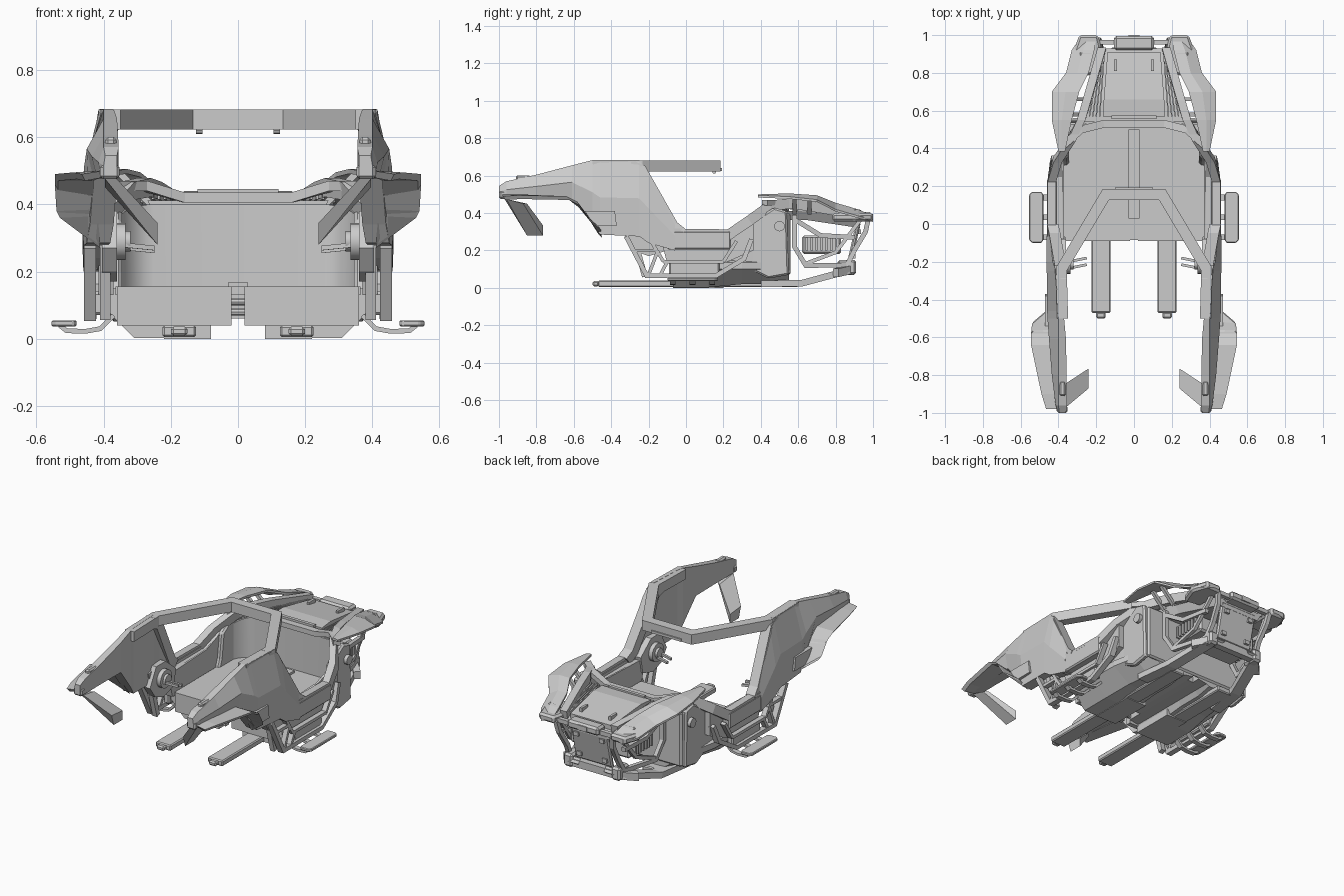
import bpy, bmesh, math
from mathutils import Vector as V


def make(name, verts, faces, mirror=True, bevel=0.0, smooth=False):
    me = bpy.data.meshes.new(name)
    me.from_pydata([tuple(v) for v in verts], [], faces)
    bm = bmesh.new()
    bm.from_mesh(me)
    bmesh.ops.recalc_face_normals(bm, faces=bm.faces)
    bm.to_mesh(me)
    bm.free()
    ob = bpy.data.objects.new(name, me)
    bpy.context.collection.objects.link(ob)
    if bevel:
        b = ob.modifiers.new("bevel", 'BEVEL')
        b.width, b.segments, b.limit_method = bevel, 1, 'ANGLE'
    if mirror:
        m = ob.modifiers.new("mirror", 'MIRROR')
        m.use_axis[0] = True
        m.use_mirror_merge = False
    if smooth:
        bpy.ops.object.select_all(action='DESELECT')
        ob.select_set(True)
        bpy.context.view_layer.objects.active = ob
        bpy.ops.object.shade_smooth_by_angle(angle=math.radians(35))
    return ob


def loft(name, rings, **kw):
    n = len(rings[0])
    verts = [p for r in rings for p in r]
    faces = [(k * n + i, k * n + (i + 1) % n, (k + 1) * n + (i + 1) % n, (k + 1) * n + i)
             for k in range(len(rings) - 1) for i in range(n)]
    faces += [tuple(range(n)), tuple(range(len(verts) - n, len(verts)))]
    return make(name, verts, faces, **kw)


def box(name, x, y, z, **kw):
    return loft(name, [[(a, y[0], z[0]), (a, y[1], z[0]), (a, y[1], z[1]), (a, y[0], z[1])] for a in x], **kw)


def side_prism(name, x0, x1, yz, **kw):
    return loft(name, [[(x, *p) for p in yz] for x in (x0, x1)], **kw)


def plan_prism(name, z0, z1, xy, **kw):
    return loft(name, [[(*p, z) for p in xy] for z in (z0, z1)], **kw)


def beam(name, path, w, h, ref=(1, 0, 0), **kw):
    """Mitred rectangular bar; w is measured along ref, h across it."""
    P = [V(p) for p in path]
    rings = []
    for i, p in enumerate(P):
        a = (p - P[i - 1]).normalized() if i else None
        b = (P[i + 1] - p).normalized() if i < len(P) - 1 else None
        t = ((a or b) + (b or a)).normalized()
        r = V(ref)
        s = t.cross(r).normalized() * h / 2 / max(0.5, t.dot(a or b))
        r = r * w / 2
        rings.append([p + r + s, p - r + s, p - r - s, p + r - s])
    return loft(name, rings, **kw)


def cyl_x(name, x0, x1, y, z, r, n=16, **kw):
    return side_prism(name, x0, x1, [(y + r * math.cos(i * math.tau / n), z + r * math.sin(i * math.tau / n))
                                     for i in range(n)], **kw)


Z = (0, 0, 1)

# front arms: y, top z, bottom z, inner x, outer top x, outer mid x, outer bottom x
arm = [(-1.0, .545, .485, .36, .395, .40, .40), (-.96, .57, .48, .355, .40, .415, .41),
       (-.8, .605, .48, .357, .40, .435, .42), (-.61, .655, .475, .36, .40, .45, .43),
       (-.5, .683, .34, .37, .40, .458, .44), (-.46, .683, .285, .38, .405, .46, .45),
       (-.25, .683, .275, .39, .412, .462, .46), (-.2, .61, .24, .395, .43, .463, .46),
       (-.06, .36, .20, .40, .445, .463, .46)]
loft("front_arm_shell", [[(xi, y, zt), (xt, y, zt), (xm, y, zb + (zt - zb) * .5), (xb, y, zb), (xi, y, zb)]
                         for y, zt, zb, xi, xt, xm, xb in arm])
beam("windscreen_pillar", [(.385, -.3, .655), (.39, -.24, .63), (.42, -.07, .33), (.43, -.02, .29)], .06, .06)
box("arm_nose_cap", (.352, .41), (-1.0, -.96), (.475, .52), bevel=.01)
box("arm_top_latch", (.362, .395), (-.91, -.83), (.57, .60), bevel=.008)
side_prism("arm_side_panel", .44, .47, [(-.54, .41), (-.38, .41), (-.37, .33), (-.49, .33)])

# flared front wings and angled front fangs
wing = [(-.98, .40, .465, .50, .49), (-.9, .41, .49, .50, .495), (-.64, .43, .545, .49, .49),
        (-.58, .43, .545, .44, .46), (-.53, .42, .54, .385, .38), (-.47, .41, .47, .29, .33)]
loft("front_wing", [[(a, y, zi), (b, y, zo), (b - .01, y + .015, zo - .02), (a, y + .02, zi - .02)]
                    for y, a, b, zi, zo in wing])
loft("front_fang", [[(.395, -.96, .475), (.395, -.87, .45), (.37, -.85, .45), (.36, -.97, .475)],
                    [(.24, -.85, .28), (.24, -.765, .28), (.24, -.765, .335), (.24, -.87, .345)]])

# roof loop
beam("roof_loop", [(.378, -.5, .652), (.385, -.24, .652), (.15, .155, .652), (-.15, .155, .652),
                   (-.385, -.24, .652), (-.378, -.5, .652)], .06, .058, ref=Z, mirror=False)
box("roof_trim", (-.1, .1), (.165, .192), (.625, .64), mirror=False)
cyl_x("roof_pin", .105, .125, .15, .62, .01, 8)

# control hubs on the pillar bases
side_prism("pillar_base", .36, .405, [(-.33, .27), (-.27, .38), (-.18, .38), (-.08, .30), (-.1, .2), (-.2, .17), (-.28, .2)])
cyl_x("control_hub", .335, .37, -.21, .29, .055, smooth=True)
cyl_x("hub_cap", .32, .34, -.21, .29, .03, smooth=True)
for y, z in ((-.235, .27), (-.2, .262)):
    beam("control_lever", [(.35, y, z + .01), (.25, y + .02, z)], .014, .014, ref=Z)

# main side rails rising to the rear deck
beam("door_sill", [(.435, -.1, .255), (.435, .24, .255)], .05, .10, bevel=.008)
beam("main_rail", [(.435, -.12, .29), (.435, .23, .285), (.405, .34, .36), (.33, .45, .44),
                   (.28, .55, .45), (.25, .65, .44), (.17, .93, .39)], .045, .055)
side_prism("inner_sill", .37, .415, [(-.14, .28), (.25, .28), (.36, .35), (.36, .2), (.2, .13), (-.1, .13)])
side_prism("sill_box", .40, .44, [(-.09, .14), (.18, .14), (.18, .07), (-.09, .07)], bevel=.008)

# lower side truss
beam("lower_truss", [(.44, -.32, .275), (.44, -.21, .065), (.44, .16, .065), (.43, .31, .155),
                     (.42, .35, .26)], .035, .025)
for a, b in (((-.28, .2), (-.15, .2)), ((-.15, .2), (-.2, .07)), ((-.2, .27), (-.12, .14)), ((-.12, .14), (.2, .14)),
             ((.2, .14), (.27, .25)), ((-.14, .065), (-.1, .14))):
    beam("truss_brace", [(.44, *a), (.44, *b)], .03, .018)
beam("front_strut", [(.395, -.3, .35), (.395, -.22, .06)], .03, .03)

# side steps
plan_prism("step_plate", .037, .055, [(.49, -.1), (.54, -.1), (.555, -.085), (.555, .155), (.54, .17), (.49, .17),
                                      (.48, .155), (.48, -.085)], bevel=.004)
for y in (-.07, .035, .14):
    beam("step_bracket", [(.37, y, .07), (.41, y, .03), (.455, y, .022), (.51, y, .024), (.53, y, .04)],
         .03, .014, ref=(0, 1, 0))

# underbody pods with a raised centre channel, spine and skids
box("front_block", (.02, .36), (-.09, -.06), (.04, .155))
pod = [(-.07, .31, .405, .003), (.12, .31, .405, .003), (.3, .29, .40, .02), (.45, .27, .37, .02), (.55, .24, .33, .04)]
loft("underbody_pod", [[(.02, y, .06), (.08, y, .05), (.1, y, b), (x0, y, b), (x1, y, .10), (x1, y, .135),
                        (x1 - .03, y, .15), (.02, y, .15)] for y, x0, x1, b in pod])
box("centre_spine", (-.03, .03), (.03, .5), (.06, .168), mirror=False)
for z in (.08, .11):
    cyl_x("spine_hinge", -.03, .03, -.06, z, .012, 10, mirror=False)
side_prism("skid", .125, .225, [(-.47, .005), (.6, .005), (.6, .04), (-.47, .04)], bevel=.006)
box("skid_tip", (.15, .2), (-.5, -.465), (.008, .036), bevel=.008)
box("skid_mount", (.08, .22), (-.07, .2), (0, .04))
beam("tail_skid", [(.27, .4, .022), (.24, .62, .025), (.17, .86, .09), (.12, .9, .12)], .07, .035)

# seat tub: flat floor, upright walls with rounded rear corners
box("tub_floor", (-.365, .365), (-.085, .53), (.13, .155), mirror=False)
wall = [(.37, -.08, .28), (.37, .22, .29)]
for k in range(9):
    a = k / 8 * math.pi / 2
    wall.append((.25 + .12 * math.cos(a), .33 + .2 * math.sin(a), .33 + .07 * math.sin(a)))
wall.append((0, .53, .40))
loft("tub_wall", [[(x, y, .14), (x, y, z), (x * 1.03, y + .01, z), (x * 1.03, y + .01, .14)] for x, y, z in wall],
     smooth=True)
side_prism("tub_side", .345, .38, [(.33, .2), (.35, .35), (.47, .43), (.54, .41), (.55, .07), (.44, .05), (.3, .12)],
           bevel=.01)
box("tub_rear", (-.36, .36), (.535, .56), (.07, .40), mirror=False, bevel=.01)
beam("seat_back_header", [(.37, .42, .455), (.28, .50, .455), (.16, .53, .42), (-.16, .53, .42), (-.28, .50, .455),
                          (-.37, .42, .455)], .03, .04, ref=Z, mirror=False)

# rear deck with lid and louvres
loft("rear_deck", [[(-a, y, z), (a, y, z), (a - .03, y, z - .05), (-a + .03, y, z - .05)]
                   for y, a, z in ((.54, .27, .412), (.65, .24, .412), (.93, .17, .37))], mirror=False)
loft("deck_lid", [[(-a, y, z), (a, y, z), (a, y, z - .05), (-a, y, z - .05)]
                  for y, a, z in ((.57, .165, .435), (.66, .16, .44), (.91, .14, .40))], mirror=False)
for i in range(5):
    beam("deck_louvre", [(.182 + i * .018, .57, .425), (.158 + i * .007, .9, .39)], .02, .007, ref=Z)
box("lid_handle", (.09, .105), (.81, .87), (.40, .43))
box("lid_hinge", (-.12, .12), (.555, .575), (.42, .445), mirror=False)

# raised rear fenders
fender = [(.385, .365, .40, .50, .495), (.55, .33, .435, .505, .488), (.70, .29, .435, .495, .472),
          (.80, .24, .36, .455, .42), (.92, .21, .33, .42, .385), (1.0, .20, .275, .385, .365)]
loft("rear_fender", [[(a, y, zi), ((a + b) / 2, y, zi), (b, y, zo), (b, y, zo - .012),
                      ((a + b) / 2, y, zi - .014), (a, y, zi - .014)] for y, a, b, zi, zo in fender])
for y in (.58, .66):
    beam("fender_stay", [(.26, y, .40), (.35, y, .49)], .02, .02, ref=(0, 1, 0))
plan_prism("tail_lamp", .355, .40, [(.175, .8), (.28, .78), (.325, .9), (.29, 1.0), (.19, 1.0), (.175, .94)], bevel=.012)
box("lamp_clip", (.22, .29), (.88, .91), (.40, .425), bevel=.006)
box("tail_block", (-.105, .105), (.92, .995), (.355, .405), mirror=False, bevel=.012)
box("tail_crossbar", (-.2, .2), (.95, .975), (.36, .385), mirror=False)
box("tail_catch", (-.03, .03), (.985, 1.0), (.365, .395), mirror=False)

# rear cage, battery and back plate
beam("rear_cage", [(.25, .58, .39), (.25, .58, .22), (.24, .64, .12), (.18, .86, .12), (.17, .9, .2),
                   (.18, .96, .30), (.19, .975, .37)], .025, .025)
beam("cage_side_bar", [(.25, .59, .36), (.23, .72, .28), (.21, .9, .27)], .025, .025)
beam("cage_diagonal", [(.24, .64, .13), (.22, .80, .19), (.2, .93, .36)], .02, .02)
beam("tail_bumper", [(.24, .8, .08), (.16, .88, .10), (-.16, .88, .10), (-.24, .8, .08)], .045, .04, ref=Z, mirror=False)
box("bumper_block", (.13, .19), (.81, .91), (.07, .15), bevel=.012)
box("battery", (-.2, .2), (.62, .83), (.18, .28), mirror=False, bevel=.012)
for i in range(7):
    box("battery_rib", (.2, .225), (.64 + i * .026, .652 + i * .026), (.2, .27))
side_prism("back_plate", -.125, .125, [(.86, .13), (.885, .13), (.935, .35), (.91, .35)], mirror=False, bevel=.008)
for z in (.17, .3):
    y = .885 + (z - .13) * .227
    box("plate_bolt", (.07, .1), (y - .01, y + .012), (z - .012, z + .012))
cyl_x("side_filler", .37, .40, .5, .33, .028, smooth=True)
